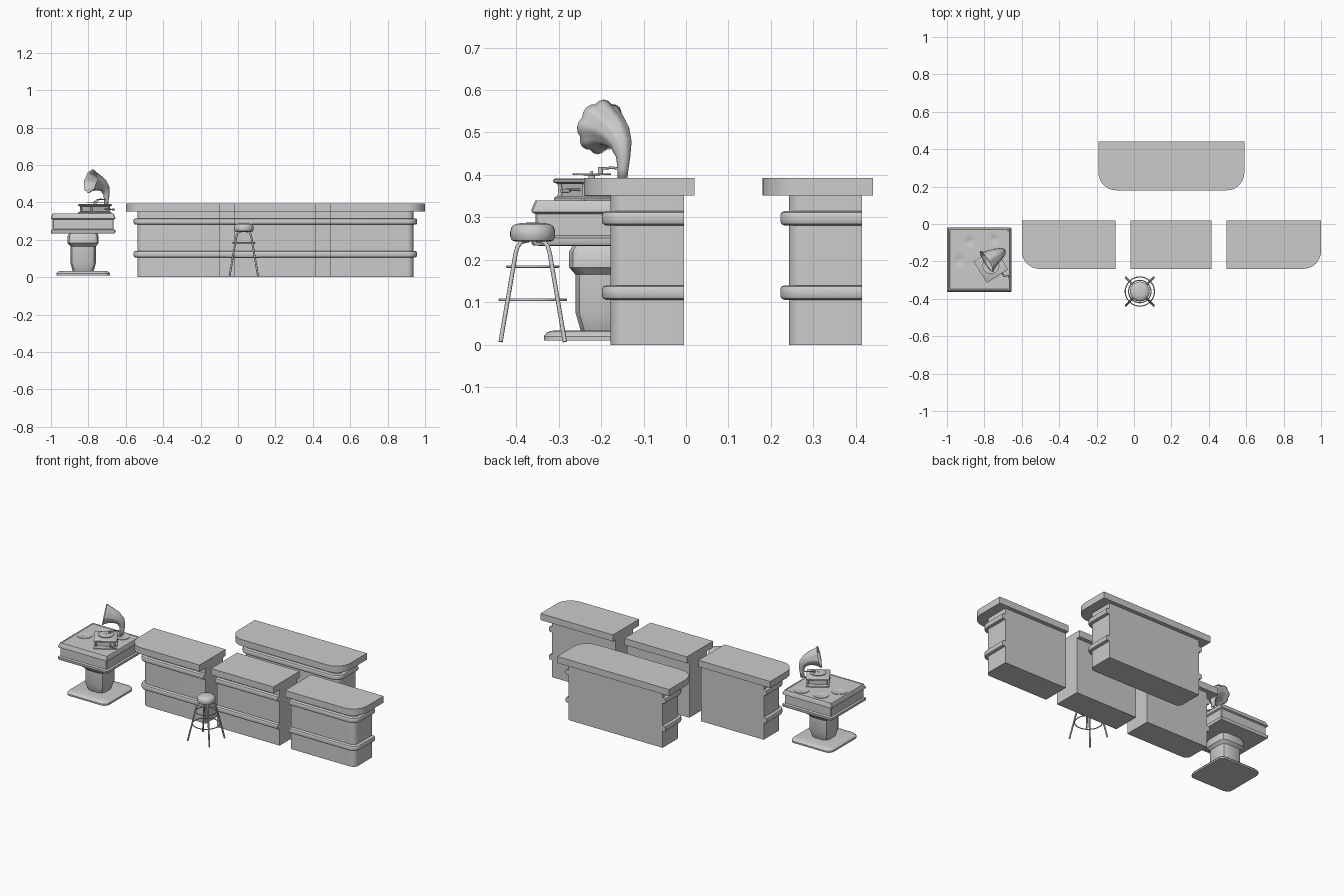
import bpy, bmesh, math
from math import sin, cos, pi, radians
from mathutils import Vector

if "Cube" in bpy.data.objects:
    bpy.data.objects.remove(bpy.data.objects["Cube"])


def finish(name, bm, loc=(0, 0, 0), rot=0.0, angle=35):
    bmesh.ops.recalc_face_normals(bm, faces=bm.faces)
    me = bpy.data.meshes.new(name)
    bm.to_mesh(me)
    bm.free()
    ob = bpy.data.objects.new(name, me)
    bpy.context.collection.objects.link(ob)
    ob.location = loc
    ob.rotation_euler[2] = rot
    bpy.ops.object.select_all(action='DESELECT')
    ob.select_set(True)
    bpy.context.view_layer.objects.active = ob
    bpy.ops.object.shade_smooth_by_angle(angle=radians(angle))
    return ob


def loft(name, rings, loc=(0, 0, 0), rot=0.0, caps=True, angle=35):
    bm = bmesh.new()
    vs = [[bm.verts.new(p) for p in ring] for ring in rings]
    n = len(vs[0])
    for a, b in zip(vs, vs[1:]):
        for i in range(n):
            bm.faces.new((a[i], a[(i + 1) % n], b[(i + 1) % n], b[i]))
    if caps:
        bm.faces.new(vs[0])
        bm.faces.new(vs[-1])
    return finish(name, bm, loc, rot, angle)


def arc(cx, cy, r, a0, a1, z, n):
    return [(cx + r * cos(a0 + (a1 - a0) * i / n), cy + r * sin(a0 + (a1 - a0) * i / n), z)
            for i in range(n + 1)]


def square(hx, hy, r, z, n=4):
    pts = []
    for k, (sx, sy) in enumerate(((1, 1), (-1, 1), (-1, -1), (1, -1))):
        pts += arc(sx * (hx - r), sy * (hy - r), r, k * pi / 2, (k + 1) * pi / 2, z, n)
    return pts


def lathe(name, profile, loc=(0, 0, 0), rot=0.0, n=32):
    return loft(name, [[(r * cos(2 * pi * i / n), r * sin(2 * pi * i / n), z) for i in range(n)]
                       for r, z in profile], loc, rot)


def rod(name, pts, radius, loc=(0, 0, 0), rot=0.0, cyclic=False):
    cu = bpy.data.curves.new(name, 'CURVE')
    cu.dimensions = '3D'
    cu.bevel_depth = radius
    cu.bevel_resolution = 2
    cu.use_fill_caps = True
    sp = cu.splines.new('POLY')
    sp.points.add(len(pts) - 1)
    for p, q in zip(sp.points, pts):
        p.co = (*q, 1)
    sp.use_cyclic_u = cyclic
    ob = bpy.data.objects.new(name, cu)
    bpy.context.collection.objects.link(ob)
    ob.location = loc
    ob.rotation_euler[2] = rot
    return ob


# Bar counters: front corners rounded only on the free ends
def counter_ring(x0, x1, y0, y1, left, right, r, d, z):
    x0 += d * left
    x1 -= d * right
    y0 += d
    r -= d
    pts = arc(x0 + r, y0 + r, r, pi, 1.5 * pi, z, 8) if left else [(x0, y0, z)]
    pts += arc(x1 - r, y0 + r, r, 1.5 * pi, 2 * pi, z, 8) if right else [(x1, y0, z)]
    return pts + [(x1, y1, z), (x0, y1, z)]


def counter(name, x0, x1, y0, left, right):
    def slab(part, back, layers):
        loft(f"{name}_{part}", [counter_ring(x0, x1, y0, y0 + back, left, right, 0.095, d, z)
                                for d, z in layers])
    slab("top", 0.26, [(0, 0.352), (0, 0.393)])
    slab("body", 0.235, [(0.062, 0), (0.062, 0.352)])
    for part, z in (("lower_band", 0.106), ("upper_band", 0.281)):
        slab(part, 0.235, [(0.052, z), (0.045, z + 0.003), (0.042, z + 0.009),
                           (0.042, z + 0.025), (0.045, z + 0.031), (0.052, z + 0.034)])


counter("left_counter", -0.6, -0.1, -0.24, 1, 0)
counter("middle_counter", -0.02, 0.415, -0.24, 0, 0)
counter("right_counter", 0.495, 1.0, -0.24, 0, 1)
counter("back_counter", -0.19, 0.59, 0.18, 1, 1)

# Pedestal table
T = (-0.828, -0.192, 0)


def stack(name, layers, r, loc, rot=0.0, n=4):
    return loft(name, [square(h, h, min(r, h * 0.9), z, n) for h, z in layers], loc, rot)


stack("table_base", [(0.143, 0.01), (0.143, 0.02), (0.136, 0.029), (0.125, 0.033),
                     (0.08, 0.034)], 0.035, T)
stack("table_column", [(0.055, 0.03), (0.058, 0.04), (0.068, 0.075), (0.068, 0.17)], 0.03, T, n=2)
stack("column_collar", [(0.068, 0.165), (0.083, 0.182), (0.083, 0.22), (0.074, 0.235)], 0.03, T, n=2)
stack("table_top", [(0.15, 0.233), (0.168, 0.234), (0.172, 0.24), (0.172, 0.252), (0.163, 0.257),
                    (0.163, 0.308), (0.172, 0.313), (0.172, 0.319), (0.163, 0.34),
                    (0.158, 0.34), (0.156, 0.338)], 0.004, T, n=1)
for i, (dx, dy) in enumerate(((0.08, 0.11), (-0.05, 0.1), (-0.105, 0.0))):
    lathe(f"loose_record_{i + 1}", [(0.044, 0.337), (0.044, 0.341), (0.014, 0.341), (0.013, 0.3405)],
          (T[0] + dx, T[1] + dy, 0))

# Record player cabinet, turned on the table
G, A = (-0.765, -0.222, 0), radians(32)
stack("player_foot", [(0.066, 0.338), (0.066, 0.346), (0.06, 0.351)], 0.003, G, A, 1)
stack("player_cabinet", [(0.052, 0.35), (0.052, 0.381)], 0.003, G, A, 1)
stack("player_lid", [(0.06, 0.379), (0.067, 0.383), (0.067, 0.389), (0.062, 0.392)], 0.003, G, A, 1)
for i in range(4):
    a = pi / 4 + i * pi / 2
    off = Vector((0.077 * cos(a + A), 0.077 * sin(a + A), 0))
    lathe(f"player_post_{i + 1}", [(0.007, 0.348), (0.005, 0.356), (0.005, 0.374), (0.007, 0.382)],
          Vector(G) + off, n=10)
lathe("turntable", [(0.008, 0.39), (0.008, 0.399), (0.045, 0.4), (0.045, 0.403), (0.012, 0.403),
                    (0.003, 0.404), (0.003, 0.409)], G)
rod("tone_arm", [(0.085, 0.022, 0.415), (0.05, 0.025, 0.417), (0.025, 0.012, 0.415)], 0.003, G, A)
rod("tone_head", [(0.022, 0.01, 0.404), (0.022, 0.01, 0.419)], 0.006, G, A)
rod("horn_bracket", [(0.05, 0.025, 0.385), (0.088, 0.025, 0.385), (0.088, 0.025, 0.42)], 0.006, G, A)
rod("crank", [(0.03, -0.05, 0.365), (0.03, -0.09, 0.365), (0.05, -0.092, 0.362),
              (0.05, -0.11, 0.362)], 0.003, G, A)
rod("crank_grip", [(0.05, -0.097, 0.362), (0.05, -0.115, 0.362)], 0.005, G, A)

# Fluted horn swept in the local x-z plane: x, z, radius, tilt of direction, flute depth
stations = [(0.088, 0.385, 0.011, 90, 0), (0.091, 0.415, 0.013, 88, 0), (0.092, 0.443, 0.017, 98, 0.02),
            (0.083, 0.472, 0.026, 122, 0.05), (0.060, 0.494, 0.036, 145, 0.06),
            (0.030, 0.507, 0.046, 160, 0.07), (0.003, 0.512, 0.057, 166, 0.08),
            (-0.008, 0.513, 0.066, 168, 0.1)]
rings = []
for x, z, r, tilt, flute in stations:
    t = radians(tilt)
    ring = []
    for i in range(32):
        a = 2 * pi * i / 32
        q = r * (1 - flute * (1 - abs(cos(4 * a))))
        ring.append((x - sin(t) * q * sin(a), 0.03 + q * cos(a), z + cos(t) * q * sin(a)))
    rings.append(ring)
horn = loft("horn", rings, G, A, caps=False, angle=40)
sol = horn.modifiers.new("wall", 'SOLIDIFY')
sol.thickness = 0.002

# Bar stool
S = (0.031, -0.361, 0)
lathe("stool_seat", [(0.04, 0.243), (0.049, 0.246), (0.053, 0.255), (0.053, 0.266), (0.05, 0.277),
                     (0.042, 0.284), (0.025, 0.287), (0.005, 0.288)], S)
for i in range(4):
    a = pi / 4 + i * pi / 2
    rod(f"stool_leg_{i + 1}", [(r * cos(a), r * sin(a), z) for r, z in
        ((0.107, 0.007), (0.057, 0.215), (0.050, 0.232), (0.038, 0.242), (0.015, 0.246))], 0.005, S)
for name, r, z in (("stool_lower_ring", 0.078, 0.106), ("stool_upper_ring", 0.06, 0.184)):
    rod(name, [(r * cos(2 * pi * i / 40), r * sin(2 * pi * i / 40), z) for i in range(40)],
        0.003, S, cyclic=True)
